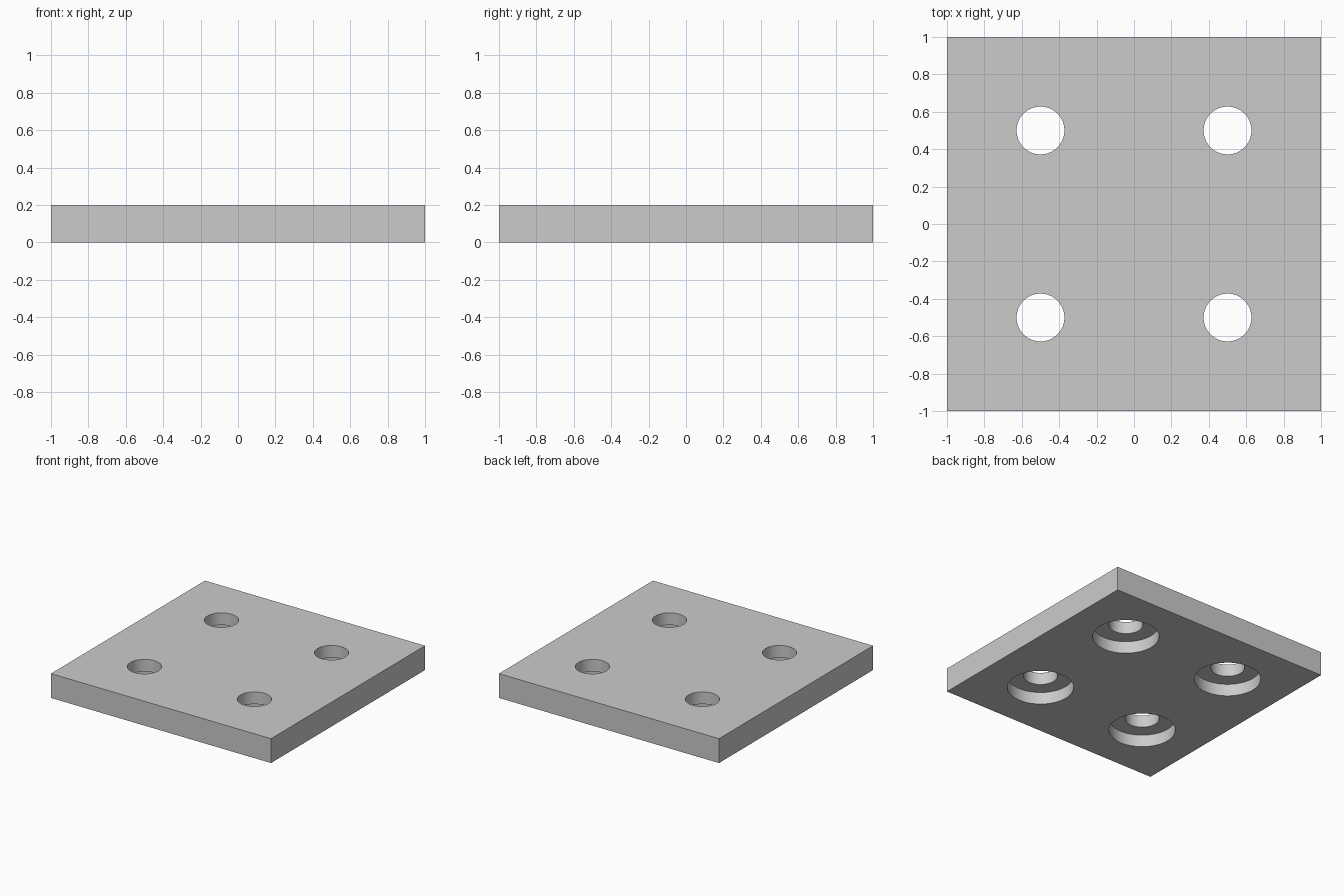
import bpy
import bmesh
import math
from mathutils import Matrix

SIZE = 2.0
THICKNESS = 0.2
HOLE_RADIUS = 0.128
RECESS_RADIUS = 0.25
RECESS_DEPTH = 0.1
SPACING = 0.5
SEGMENTS = 64

cube = bpy.data.objects.get("Cube")
if cube:
    bpy.data.objects.remove(cube, do_unlink=True)

# Plain grey material
grey = bpy.data.materials.new("light grey")
grey.use_nodes = True
colour = (0.6, 0.6, 0.6, 1)
grey.diffuse_color = colour
grey.node_tree.nodes["Principled BSDF"].inputs["Base Color"].default_value = colour


def make_object(name, bm):
    mesh = bpy.data.meshes.new(name)
    bm.to_mesh(mesh)
    bm.free()
    mesh.materials.append(grey)
    obj = bpy.data.objects.new(name, mesh)
    bpy.context.collection.objects.link(obj)
    return obj


def make_cutter(name, radius, bottom, top):
    """Four upright cylinders, one at each hole position."""
    bm = bmesh.new()
    for x in (-SPACING, SPACING):
        for y in (-SPACING, SPACING):
            bmesh.ops.create_cone(
                bm, cap_ends=True, segments=SEGMENTS,
                radius1=radius, radius2=radius, depth=top - bottom,
                matrix=Matrix.Translation((x, y, (bottom + top) / 2)))
    cutter = make_object(name, bm)
    cutter.hide_render = True
    return cutter


# Square plate
bm = bmesh.new()
bmesh.ops.create_cube(bm, size=1, matrix=Matrix.Translation((0, 0, THICKNESS / 2))
                      @ Matrix.Diagonal((SIZE, SIZE, THICKNESS, 1)))
plate = make_object("plate", bm)

# Through holes, with wider recesses on the underside
cutters = [
    make_cutter("hole_cutter", HOLE_RADIUS, -THICKNESS, 2 * THICKNESS),
    make_cutter("recess_cutter", RECESS_RADIUS, -THICKNESS, RECESS_DEPTH),
]
bpy.ops.object.select_all(action="DESELECT")
plate.select_set(True)
bpy.context.view_layer.objects.active = plate
for cutter in cutters:
    cut = plate.modifiers.new(cutter.name, "BOOLEAN")
    cut.operation = "DIFFERENCE"
    cut.solver = "EXACT"
    cut.object = cutter
    bpy.ops.object.modifier_apply(modifier=cut.name)
    bpy.data.objects.remove(cutter, do_unlink=True)

# Smooth hole walls with crisp rims
bpy.ops.object.shade_smooth_by_angle(angle=math.radians(30))
